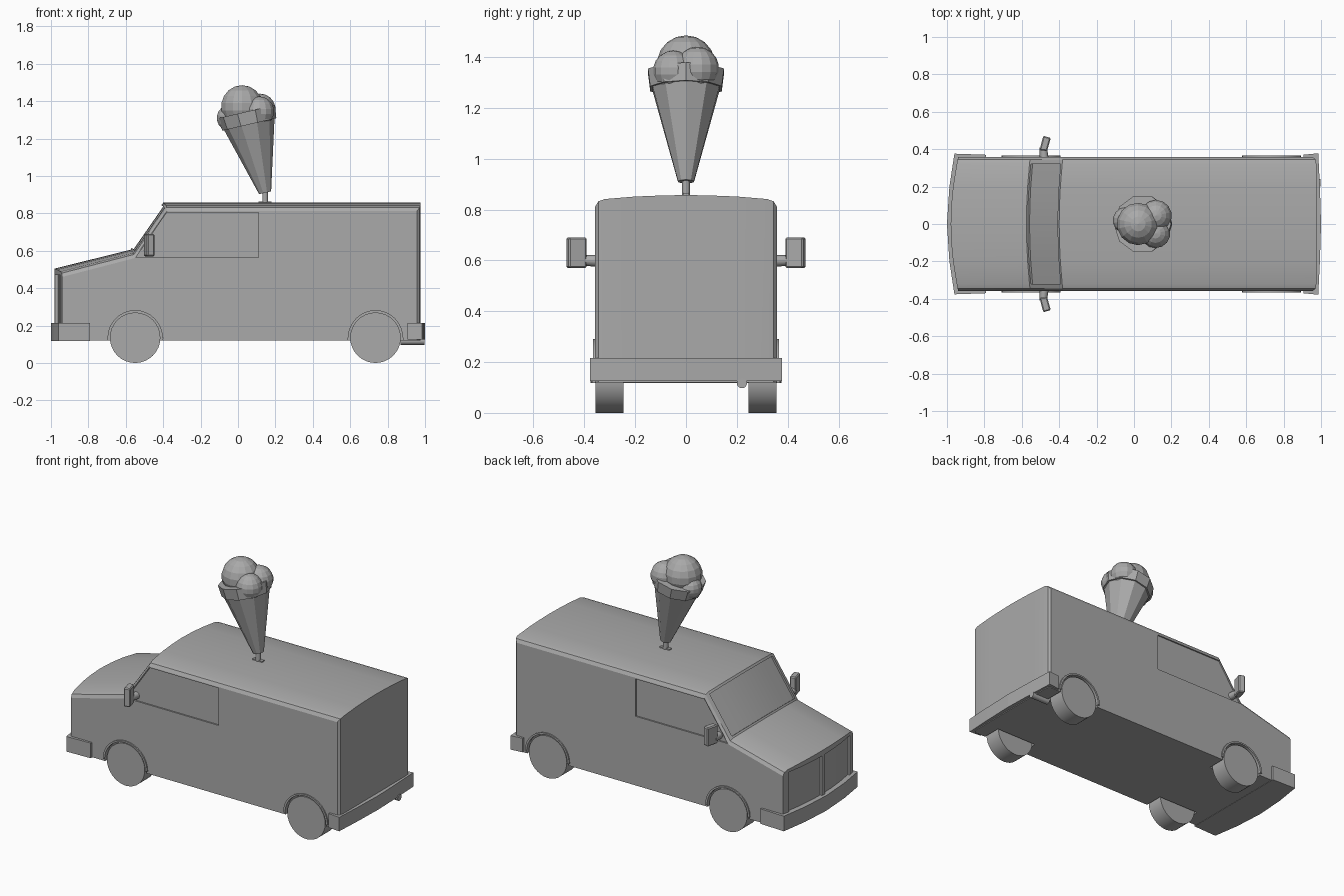
import bpy, bmesh, math
from mathutils import Vector, Matrix

if "Cube" in bpy.data.objects:
    bpy.data.objects.remove(bpy.data.objects["Cube"])

grey = bpy.data.materials.new("plain_grey")
grey.use_nodes = True
grey.diffuse_color = (0.4, 0.4, 0.4, 1)
grey.node_tree.nodes["Principled BSDF"].inputs["Base Color"].default_value = (0.4, 0.4, 0.4, 1)


def finish(name, bm, smooth=0):
    """Turn a bmesh into an object, optionally smoothed below an angle."""
    bmesh.ops.recalc_face_normals(bm, faces=bm.faces)
    mesh = bpy.data.meshes.new(name)
    bm.to_mesh(mesh)
    bm.free()
    mesh.materials.append(grey)
    ob = bpy.data.objects.new(name, mesh)
    bpy.context.collection.objects.link(ob)
    if smooth:
        shade(ob, smooth)
    return ob


def activate(ob):
    bpy.ops.object.select_all(action='DESELECT')
    ob.select_set(True)
    bpy.context.view_layer.objects.active = ob


def shade(ob, degrees):
    activate(ob)
    bpy.ops.object.shade_smooth_by_angle(angle=math.radians(degrees))


def loft(name, rings, smooth=0):
    """Skin a list of closed rings and cap both ends."""
    bm = bmesh.new()
    loops = [[bm.verts.new(p) for p in ring] for ring in rings]
    n = len(loops[0])
    for a, b in zip(loops, loops[1:]):
        for i in range(n):
            j = (i + 1) % n
            bm.faces.new((a[i], a[j], b[j], b[i]))
    bm.faces.new(loops[0])
    bm.faces.new(loops[-1])
    return finish(name, bm, smooth)


def side_prism(name, pts, y0, y1, smooth=0):
    return loft(name, [[(x, y, z) for x, z in pts] for y in (y0, y1)], smooth)


def plan_prism(name, pts, z0, z1):
    return loft(name, [[(x, y, z) for x, y in pts] for z in (z0, z1)])


def rod(name, start, end, r0, r1, sides, smooth=0):
    start, end = Vector(start), Vector(end)
    axis = end - start
    bm = bmesh.new()
    turn = axis.to_track_quat('Z', 'Y').to_matrix().to_4x4()
    bmesh.ops.create_cone(bm, cap_ends=True, segments=sides, radius1=r0, radius2=r1,
                          depth=axis.length, matrix=Matrix.Translation((start + end) / 2) @ turn)
    return finish(name, bm, smooth)


def cut(body, cutter):
    mod = body.modifiers.new("cut", 'BOOLEAN')
    mod.operation, mod.solver, mod.object = 'DIFFERENCE', 'EXACT', cutter
    activate(body)
    bpy.ops.object.modifier_apply(modifier=mod.name)
    bpy.data.objects.remove(cutter)


# Body: side profile swept across the width, with crowned roof and bowed nose
HALF = 0.357
CROWN = {0: 0, 0.1: 0.002, 0.2: 0.006, 0.32: 0.016, 0.345: 0.025, HALF: 0.045}


def bow(y, amount):
    return amount * (y / HALF) ** 2


def both(values):
    return [-v for v in reversed(values) if v] + list(values)


def body_ring(y):
    drop = CROWN[abs(y)]
    nose = -0.98 + bow(y, 0.04)
    glass = bow(y, 0.02)
    tail = 0.975 - (0.018 if abs(y) == HALF else 0.004 if abs(y) > 0.34 else 0)
    pts = [(nose, 0.12), (nose, 0.505 - drop), (-0.575 + glass, 0.605 - drop),
           (-0.4 + glass, 0.857 - drop), (tail, 0.857 - drop), (tail, 0.12)]
    return [(x, y, z) for x, z in pts]


body = loft("van_body", [body_ring(y) for y in both(list(CROWN))])

# Recessed windscreen
slope = Vector((0.175, 0, 0.252))
inward = Vector((0.82, 0, -0.57))


def glass_ring(y):
    base = Vector((-0.575 + bow(y, 0.02), y, 0.605 - CROWN[abs(y)]))
    return [base + slope * t + inward * d
            for t, d in ((0.04, -0.05), (0.95, -0.05), (0.95, 0.012), (0.04, 0.012))]


cut(body, loft("windscreen_cutter", [glass_ring(y) for y in both([0, 0.1, 0.2, 0.32])]))

# Recessed side windows, grille halves and wheel wells
WINDOW = [(-0.545, 0.565), (0.11, 0.565), (0.11, 0.805), (-0.38, 0.805)]
WHEELS = {"front": -0.55, "rear": 0.735}
for s in (-1, 1):
    cut(body, side_prism("window_cutter", WINDOW, s * 0.348, s * 0.4))
    rings = []
    for y in (0.015, 0.1, 0.2, 0.31):
        x = -0.98 + bow(y, 0.04)
        rings.append([(x - 0.05, s * y, 0.2), (x - 0.05, s * y, 0.47),
                      (x + 0.014, s * y, 0.47), (x + 0.014, s * y, 0.2)])
    cut(body, loft("grille_cutter", rings))
    for x in WHEELS.values():
        cut(body, rod("well_cutter", (x, s * 0.235, 0.135), (x, s * 0.4, 0.135), 0.148, 0.148, 32))
shade(body, 28)

# Wheels and arch lips
WHEEL_R = 0.135
for s, side in ((1, "back_side"), (-1, "front_side")):
    for end, x in WHEELS.items():
        rod(f"{end}_wheel_{side}", (x, s * 0.245, WHEEL_R), (x, s * 0.356, WHEEL_R),
            WHEEL_R, WHEEL_R, 32, 30)
        angles = [math.pi * i / 16 for i in range(17)]
        arc = [(x + 0.158 * math.cos(a), WHEEL_R + 0.155 * math.sin(a)) for a in angles]
        arc += [(x + 0.145 * math.cos(a), WHEEL_R + 0.145 * math.sin(a)) for a in reversed(angles)]
        side_prism(f"{end}_arch_{side}", arc, s * 0.34, s * 0.365, 30)

# Wrap-around bumpers
front = [(-0.79, 0.37), (-0.96, 0.376), (-0.987, 0.2), (-1.0, 0)]
rear = [(0.905, 0.37), (0.985, 0.378), (0.994, 0.2), (1.0, 0)]
for name, pts, low in (("front_bumper", front, 0.118), ("rear_bumper", rear, 0.125)):
    outline = pts + [(x, -y) for x, y in reversed(pts[:-1])]
    plan_prism(name, outline, low, 0.215)

# Exhaust pipe under the tail
rod("exhaust_pipe", (0.87, 0.22, 0.117), (0.997, 0.22, 0.117), 0.02, 0.02, 16, 30)

# Door mirrors
for s, side in ((1, "back_side"), (-1, "front_side")):
    rod(f"mirror_arm_{side}", (-0.48, s * 0.345, 0.598), (-0.485, s * 0.41, 0.6), 0.024, 0.02, 8, 50)
    head = [(-0.505, s * 0.395), (-0.465, s * 0.39), (-0.445, s * 0.46), (-0.485, s * 0.472)]
    ob = plan_prism(f"mirror_head_{side}", head, 0.57, 0.69)
    bevel = ob.modifiers.new("soft_edges", 'BEVEL')
    bevel.width = 0.006

# Tilted ice cream cone on a roof post
plan_prism("post_base", [(0.11, -0.012), (0.18, -0.012), (0.18, 0.012), (0.11, 0.012)], 0.85, 0.864)
rod("cone_post", (0.145, 0, 0.84), (0.145, 0, 0.93), 0.016, 0.016, 10, 40)
foot = Vector((0.145, 0, 0.91))
lean = Vector((-0.225, 0, 0.974))
rod("wafer_cone", foot, foot + lean * 0.4, 0.033, 0.145, 10)
rod("cone_rim", foot + lean * 0.375, foot + lean * 0.445, 0.148, 0.157, 10)

# Faceted scoops
SCOOPS = {"main_scoop": ((0.022, 0, 1.37), 0.115),
          "back_scoop": ((0.118, 0.045, 1.355), 0.085),
          "front_scoop": ((0.115, -0.05, 1.345), 0.08),
          "side_scoop": ((-0.045, 0.02, 1.31), 0.07)}
for name, (centre, radius) in SCOOPS.items():
    bm = bmesh.new()
    bmesh.ops.create_uvsphere(bm, u_segments=14, v_segments=9, radius=radius,
                              matrix=Matrix.Translation(centre))
    finish(name, bm)
